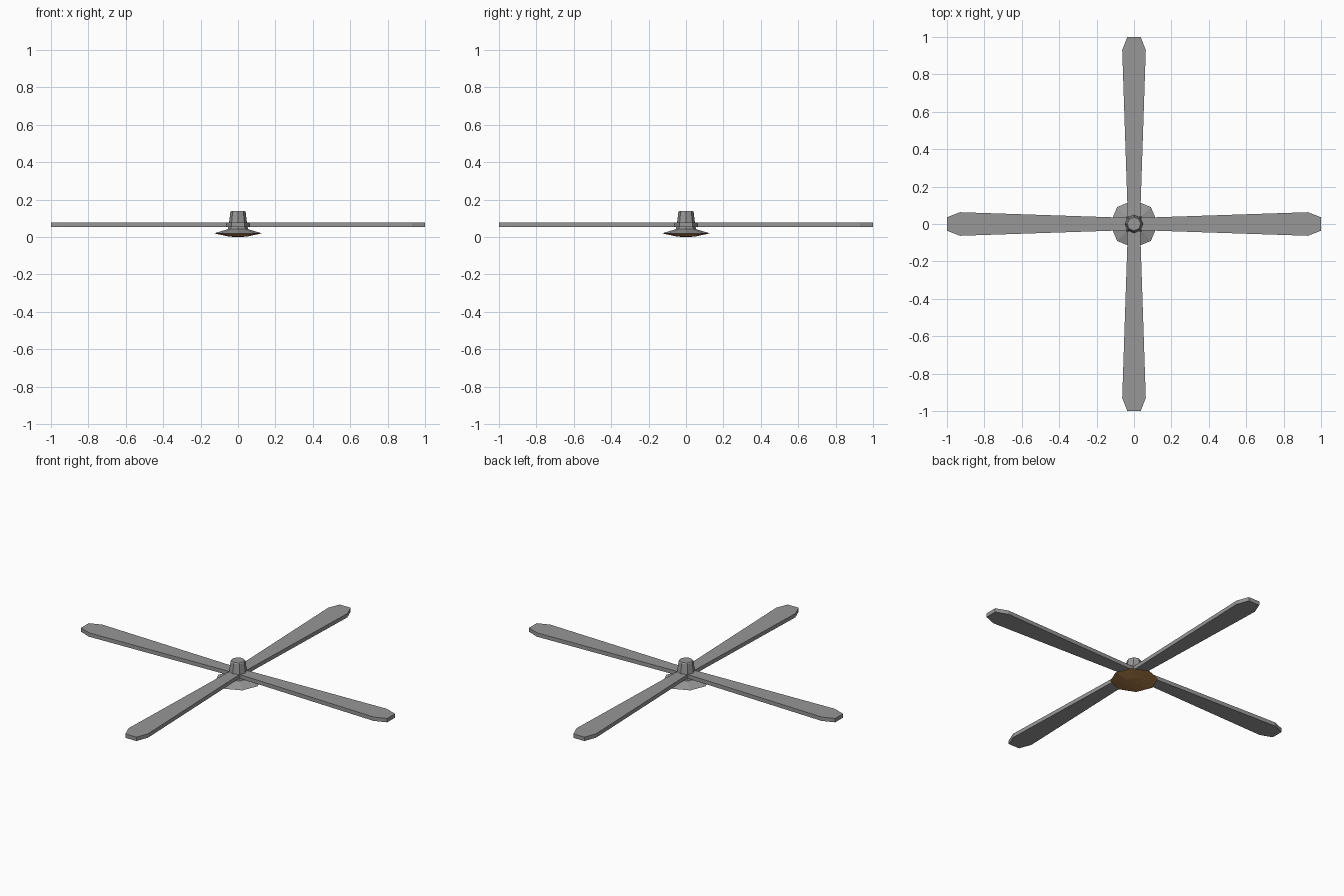
import bpy, bmesh, math

cube = bpy.data.objects.get("Cube")
if cube:
    bpy.data.objects.remove(cube, do_unlink=True)


def material(name, rgb):
    m = bpy.data.materials.new(name)
    m.use_nodes = True
    m.diffuse_color = (*rgb, 1)
    m.node_tree.nodes["Principled BSDF"].inputs["Base Color"].default_value = (*rgb, 1)
    return m


grey = material("metal grey", (0.31, 0.31, 0.31))
brown = material("warm brown", (0.45, 0.22, 0.07))


def finish(name, bm, *mats):
    bmesh.ops.recalc_face_normals(bm, faces=bm.faces)
    mesh = bpy.data.meshes.new(name)
    bm.to_mesh(mesh)
    bm.free()
    for m in mats:
        mesh.materials.append(m)
    obj = bpy.data.objects.new(name, mesh)
    bpy.context.collection.objects.link(obj)
    return obj


def lathe(name, profile, *mats, sides=8):
    """Stack rings of (radius, height) and cap both ends."""
    bm = bmesh.new()
    rings = [[bm.verts.new((r * math.cos(i * math.tau / sides),
                            r * math.sin(i * math.tau / sides), z))
              for i in range(sides)] for r, z in profile]
    for a, b in zip(rings, rings[1:]):
        for i in range(sides):
            j = (i + 1) % sides
            bm.faces.new((a[i], a[j], b[j], b[i]))
    bm.faces.new(rings[0])
    bm.faces.new(rings[-1])
    return finish(name, bm, *mats)


# Shallow round housing, brown on the underside
housing = lathe("housing", [(0.05, 0.003), (0.128, 0.02), (0.055, 0.042), (0.05, 0.056)],
                grey, brown)
for face in housing.data.polygons:
    if face.normal.z < -0.2:
        face.material_index = 1

# Lower tip of the housing
lathe("bottom_cap", [(0.012, 0.0), (0.05, 0.0035)], brown)

# Tapered cap above the blades
lathe("hub_cap", [(0.05, 0.05), (0.048, 0.077), (0.041, 0.134), (0.036, 0.14)], grey)

# Four blades widening outward with chamfered tips
outline = [(0.0, 0.032), (0.93, 0.063), (1.0, 0.036)]
outline += [(x, -y) for x, y in reversed(outline)]
for k, side in enumerate(("left", "back", "right", "front")):
    bm = bmesh.new()
    face = bm.faces.new([bm.verts.new((x, y, 0.054)) for x, y in outline])
    top = bmesh.ops.extrude_face_region(bm, geom=[face])
    verts = [v for v in top["geom"] if isinstance(v, bmesh.types.BMVert)]
    bmesh.ops.translate(bm, verts=verts, vec=(0, 0, 0.023))
    blade = finish(side + "_blade", bm, grey)
    blade.rotation_euler.z = k * math.pi / 2
